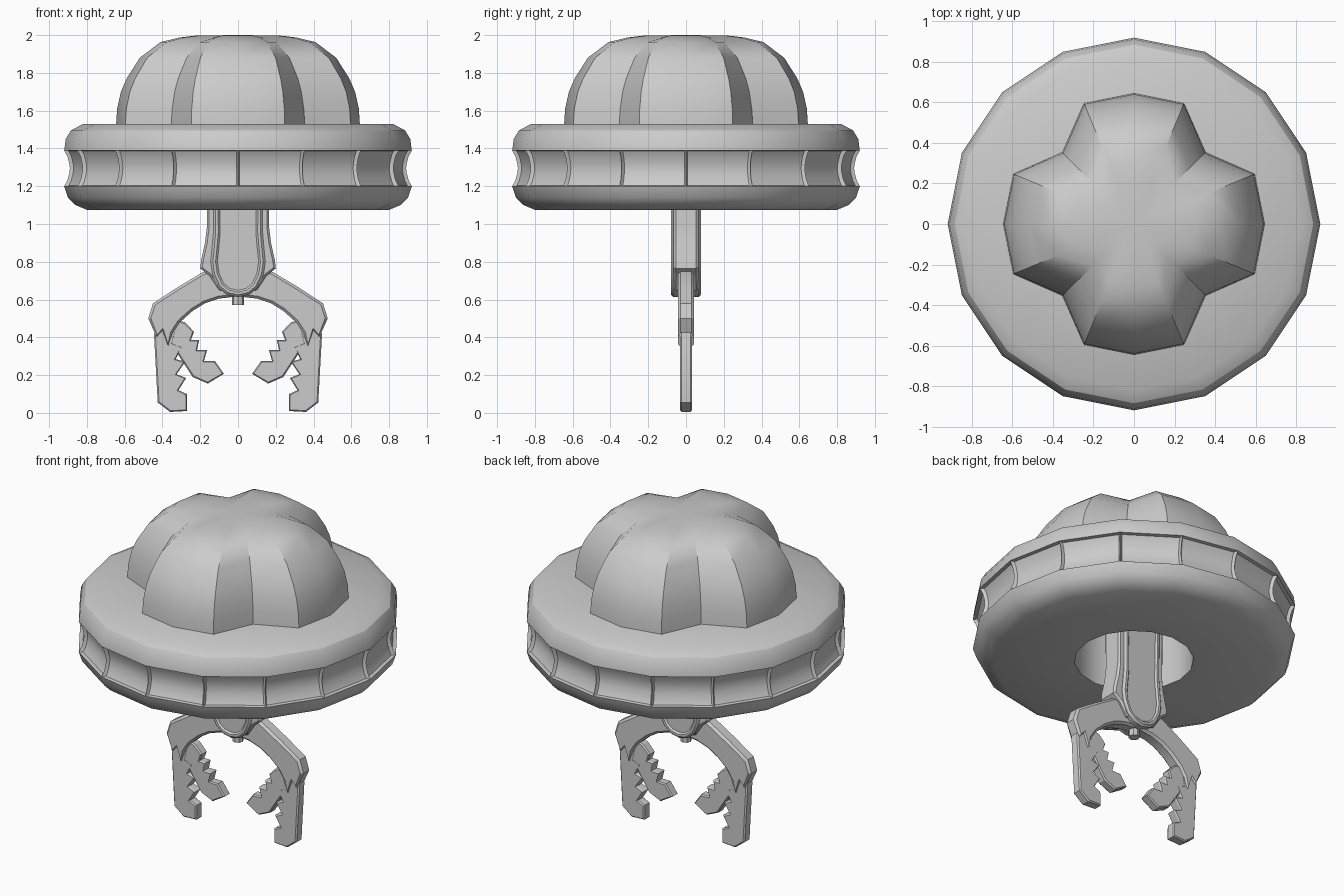
import bpy, bmesh
from math import sin, cos, pi, radians

if "Cube" in bpy.data.objects:
    bpy.data.objects.remove(bpy.data.objects["Cube"])


def finish(bm, name, angle=30):
    bmesh.ops.recalc_face_normals(bm, faces=bm.faces)
    mesh = bpy.data.meshes.new(name)
    bm.to_mesh(mesh)
    bm.free()
    ob = bpy.data.objects.new(name, mesh)
    bpy.context.collection.objects.link(ob)
    bpy.ops.object.select_all(action='DESELECT')
    ob.select_set(True)
    bpy.context.view_layer.objects.active = ob
    bpy.ops.object.shade_smooth_by_angle(angle=radians(angle))
    return ob


def lathe(bm, profile, scale=lambda i, j: 1.0, closed=False, n=16):
    """Revolve (r, z) points; returns the faces as columns."""
    rings = [[bm.verts.new((r * scale(i, j) * cos(2 * pi * i / n),
                            r * scale(i, j) * sin(2 * pi * i / n), z))
              for j, (r, z) in enumerate(profile)] for i in range(n)]
    m = len(profile)
    cols = []
    for i in range(n):
        a, b = rings[i], rings[(i + 1) % n]
        cols.append([bm.faces.new((a[j], b[j], b[(j + 1) % m], a[(j + 1) % m]))
                     for j in range(m if closed else m - 1)])
    return rings, cols


def plate(name, outline, half, chamfer, sink=0.0, rim=0.02, side=1):
    """Front-view outline (x, z), thick in y, with chamfered faces."""
    bm = bmesh.new()
    h = half - chamfer
    a = [bm.verts.new((side * x, -h, z)) for x, z in outline]
    b = [bm.verts.new((side * x, h, z)) for x, z in outline]
    caps = [bm.faces.new(a), bm.faces.new(b[::-1])]
    for i in range(len(a)):
        k = (i + 1) % len(a)
        bm.faces.new((a[k], a[i], b[i], b[k]))
    bmesh.ops.recalc_face_normals(bm, faces=bm.faces)
    bmesh.ops.inset_individual(bm, faces=caps, thickness=chamfer, depth=chamfer)
    if sink:
        bmesh.ops.inset_individual(bm, faces=caps, thickness=rim, depth=0)
        bmesh.ops.inset_individual(bm, faces=caps, thickness=sink, depth=-sink)
    return finish(bm, name)


def symmetric(half_outline):
    return half_outline + [(-x, z) for x, z in reversed(half_outline) if x > 0]


# Saucer ring with a hollow centre and a concave window band
ring = [(0.34, 1.075), (0.80, 1.075), (0.86, 1.10), (0.90, 1.14), (0.92, 1.20),
        (0.902, 1.235), (0.893, 1.27), (0.89, 1.295), (0.893, 1.32),
        (0.902, 1.355), (0.92, 1.39), (0.912, 1.45), (0.885, 1.495),
        (0.82, 1.53), (0.34, 1.53)]
bm = bmesh.new()
_, cols = lathe(bm, ring, closed=True)
bmesh.ops.recalc_face_normals(bm, faces=bm.faces)
for col in cols:
    bmesh.ops.inset_region(bm, faces=col[4:10], thickness=0.012, depth=-0.018,
                           use_even_offset=True)
finish(bm, "saucer_ring")

# Four-lobed dome: every diagonal vertex column is pulled inwards
dome = [(0.645, 1.53), (0.64, 1.61), (0.62, 1.70), (0.59, 1.77), (0.52, 1.88),
        (0.41, 1.963), (0.31, 1.987), (0.22, 1.998)]
pull = [0.775, 0.77, 0.765, 0.76, 0.74, 0.70, 0.62, 0.52]
bm = bmesh.new()
rings, _ = lathe(bm, dome, lambda i, j: pull[j] if i % 4 == 2 else 1.0)
top = bm.verts.new((0, 0, 2.0))
base = bm.verts.new((0, 0, 1.53))
for i in range(16):
    bm.faces.new((rings[i][-1], rings[(i + 1) % 16][-1], top))
    bm.faces.new((rings[(i + 1) % 16][0], rings[i][0], base))
finish(bm, "lobed_dome", 28)

# Hanging arm: wide body and a raised rim plate with rounded end
plate("arm_body", symmetric([(0.165, 1.50), (0.165, 0.98), (0.175, 0.90),
                             (0.195, 0.81), (0.20, 0.765), (0.15, 0.725),
                             (0.10, 0.65), (0.0, 0.63)]), 0.065, 0.012)
plate("arm_face_plate", symmetric([(0.13, 1.48), (0.13, 0.96), (0.137, 0.88),
                                   (0.145, 0.80), (0.135, 0.73), (0.105, 0.665),
                                   (0.06, 0.627), (0.0, 0.613)]),
      0.08, 0.012, sink=0.01, rim=0.014)

# Small stud under the arm
bm = bmesh.new()
bmesh.ops.create_cone(bm, cap_ends=True, segments=8, radius1=0.032,
                      radius2=0.032, depth=0.07)
bmesh.ops.translate(bm, vec=(0, 0, 0.605), verts=bm.verts)
finish(bm, "pivot_stud")

# Claw pieces, described for the right side and mirrored
claw_arm = [(0.0, 0.70), (0.15, 0.755), (0.185, 0.746), (0.32, 0.665), (0.45, 0.58),
            (0.475, 0.50), (0.43, 0.40), (0.40, 0.435), (0.37, 0.35),
            (0.345, 0.42), (0.307, 0.48), (0.24, 0.54), (0.175, 0.58),
            (0.10, 0.605), (0.0, 0.617)]
outer_finger = [(0.445, 0.42), (0.425, 0.055), (0.36, 0.005), (0.27, 0.01),
                (0.27, 0.10), (0.315, 0.12), (0.275, 0.185), (0.325, 0.205),
                (0.28, 0.27), (0.33, 0.285), (0.295, 0.35), (0.345, 0.37),
                (0.33, 0.43), (0.41, 0.50)]
inner_finger = [(0.28, 0.48), (0.233, 0.43), (0.25, 0.385), (0.206, 0.385),
                (0.217, 0.333), (0.164, 0.333), (0.18, 0.275), (0.122, 0.275),
                (0.075, 0.207), (0.16, 0.155), (0.24, 0.19), (0.325, 0.32),
                (0.40, 0.43), (0.36, 0.50)]
for side, label in ((1, "right"), (-1, "left")):
    plate(label + "_claw_arm", claw_arm, 0.042, 0.014, side=side)
    plate(label + "_outer_finger", outer_finger, 0.031, 0.008, side=side)
    plate(label + "_inner_finger", inner_finger, 0.030, 0.008, side=side)
